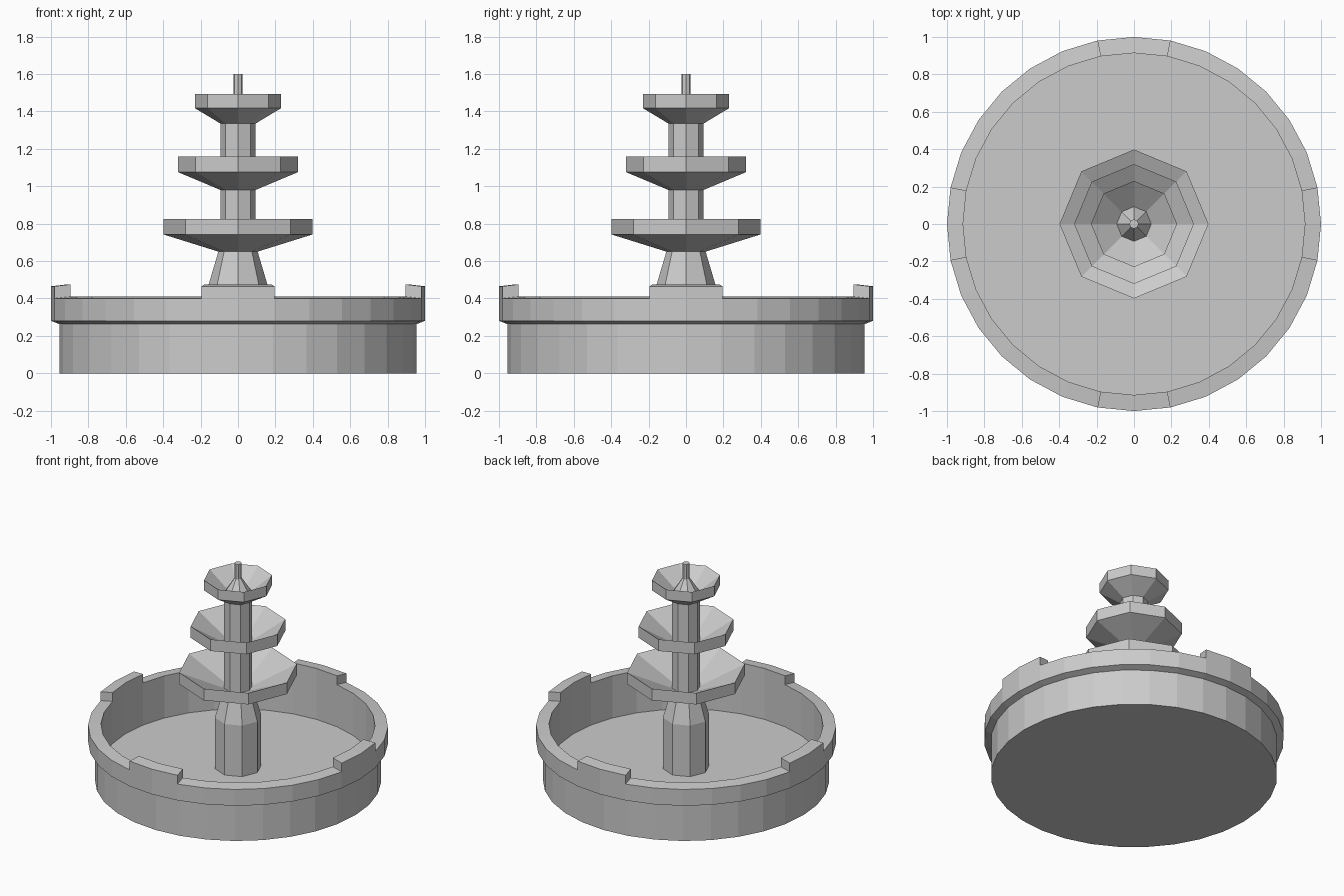
import bpy, bmesh
from math import cos, sin, tau

if "Cube" in bpy.data.objects:
    bpy.data.objects.remove(bpy.data.objects["Cube"])


def lathe(name, profile, sides, edit=None):
    """Revolve (radius, z) points around z; radius 0 makes a pole closed by an n-gon cap."""
    bm = bmesh.new()
    rings = [[bm.verts.new((r * cos(tau * i / sides), r * sin(tau * i / sides), z))
              for i in range(sides)] for r, z in profile]
    strips = []
    for low, high in zip(rings, rings[1:]):
        strips.append([bm.faces.new((low[i], low[(i + 1) % sides],
                                     high[(i + 1) % sides], high[i]))
                       for i in range(sides)])
    bm.faces.new(rings[0][::-1])
    bm.faces.new(rings[-1])
    if edit:
        edit(bm, strips)
    bmesh.ops.recalc_face_normals(bm, faces=bm.faces)
    mesh = bpy.data.meshes.new(name)
    bm.to_mesh(mesh)
    bm.free()
    obj = bpy.data.objects.new(name, mesh)
    bpy.context.collection.objects.link(obj)
    return obj


# Raised blocks: two rim faces lifted at each of the four sides
def raise_blocks(bm, strips):
    rim = strips[3]
    faces = [rim[(q * 8 + k) % 32] for q in range(4) for k in (-1, 0)]
    ext = bmesh.ops.extrude_face_region(bm, geom=faces)
    verts = [g for g in ext["geom"] if isinstance(g, bmesh.types.BMVert)]
    bmesh.ops.translate(bm, verts=verts, vec=(0, 0, 0.065))


# Basin with overhanging rim and sunken floor
lathe("basin", [(0.955, 0), (0.955, 0.263), (1.0, 0.28), (1.0, 0.40),
                (0.914, 0.41), (0.914, 0.10)], 32, raise_blocks)

# Central column, ending in a flared nozzle
lathe("column", [(0.157, 0.10), (0.157, 0.475), (0.105, 0.65), (0.094, 0.68),
                 (0.094, 1.385), (0.025, 1.49), (0.025, 1.60)], 8)

# Three tiered bowls: outer radius, underside z, lip bottom z, lip top z, inner bottom z
bowls = {
    "lower_bowl": (0.398, 0.647, 0.742, 0.826, 0.685),
    "middle_bowl": (0.32, 0.98, 1.075, 1.16, 1.02),
    "upper_bowl": (0.23, 1.335, 1.417, 1.492, 1.385),
}
for name, (r, base, lip, top, inner) in bowls.items():
    lathe(name, [(0.094, base), (r, lip), (r, top), (0.09, inner)], 8)
